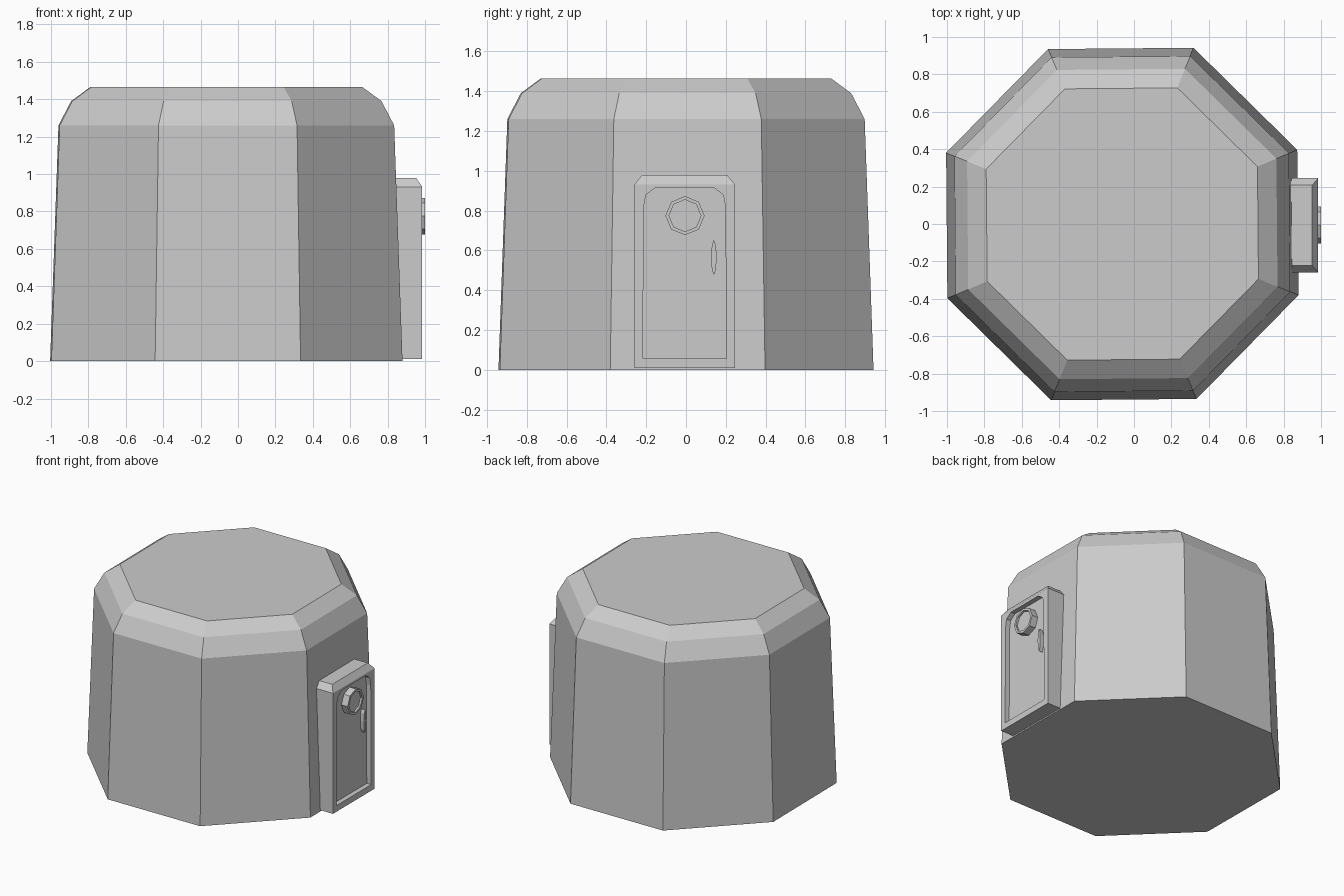
import bpy, bmesh
from math import cos, sin, pi, radians

if "Cube" in bpy.data.objects:
    bpy.data.objects.remove(bpy.data.objects["Cube"])


def loft(name, rings):
    """Join equal-sized point rings with quads and cap both ends."""
    bm = bmesh.new()
    loops = [[bm.verts.new(p) for p in r] for r in rings]
    n = len(loops[0])
    for a, b in zip(loops, loops[1:]):
        for i in range(n):
            j = (i + 1) % n
            bm.faces.new((a[i], a[j], b[j], b[i]))
    bm.faces.new(loops[0][::-1])
    bm.faces.new(loops[-1])
    bmesh.ops.recalc_face_normals(bm, faces=bm.faces)
    me = bpy.data.meshes.new(name)
    bm.to_mesh(me)
    bm.free()
    ob = bpy.data.objects.new(name, me)
    bpy.context.collection.objects.link(ob)
    return ob


def yz_ring(x, cy, cz, ry, rz, n=8):
    return [(x, cy + ry * cos(2 * pi * i / n), cz + rz * sin(2 * pi * i / n))
            for i in range(n)]


# Octagonal tapered body with a bevelled roof edge
def body_ring(r, z):
    return [(-0.0625 + r * cos(radians(23 + 45 * i)),
             r * sin(radians(23 + 45 * i)), z) for i in range(8)]


loft("hut_body", [body_ring(r, z) for r, z in
                  ((1.016, 0), (0.968, 1.26), (0.895, 1.39), (0.785, 1.465))])


# Door frame block, chamfered around its top
def frame_ring(x, half, z):
    y = -0.007
    return [(0.8, y - half, z), (x, y - half, z), (x, y + half, z), (0.8, y + half, z)]


frame = loft("door_frame", [frame_ring(0.985, 0.252, 0.01),
                            frame_ring(0.985, 0.252, 0.932),
                            frame_ring(0.953, 0.215, 0.978)])

# Recessed door panel cut into the frame
outline = [(-0.217, 0.057), (0.203, 0.057), (0.198, 0.82), (0.187, 0.88), (0.14, 0.915),
           (-0.154, 0.915), (-0.201, 0.88), (-0.212, 0.82)]
cutter = loft("door_recess_cutter", [[(x, y, z) for y, z in outline] for x in (0.948, 1.1)])
cutter.hide_render = True
cutter.hide_viewport = True
cut = frame.modifiers.new("recess", 'BOOLEAN')
cut.operation = 'DIFFERENCE'
cut.solver = 'EXACT'
cut.object = cutter

# Porthole: octagonal rim with slightly sunken glass
loft("porthole", [yz_ring(x, -0.005, 0.775, r, r) for x, r in
                  ((0.94, 0.098), (1.0, 0.098), (1.0, 0.08), (0.985, 0.08))])

# Slim door handle
loft("door_handle", [yz_ring(x, 0.14, 0.565, 0.014, 0.088) for x in (0.94, 0.978)])
